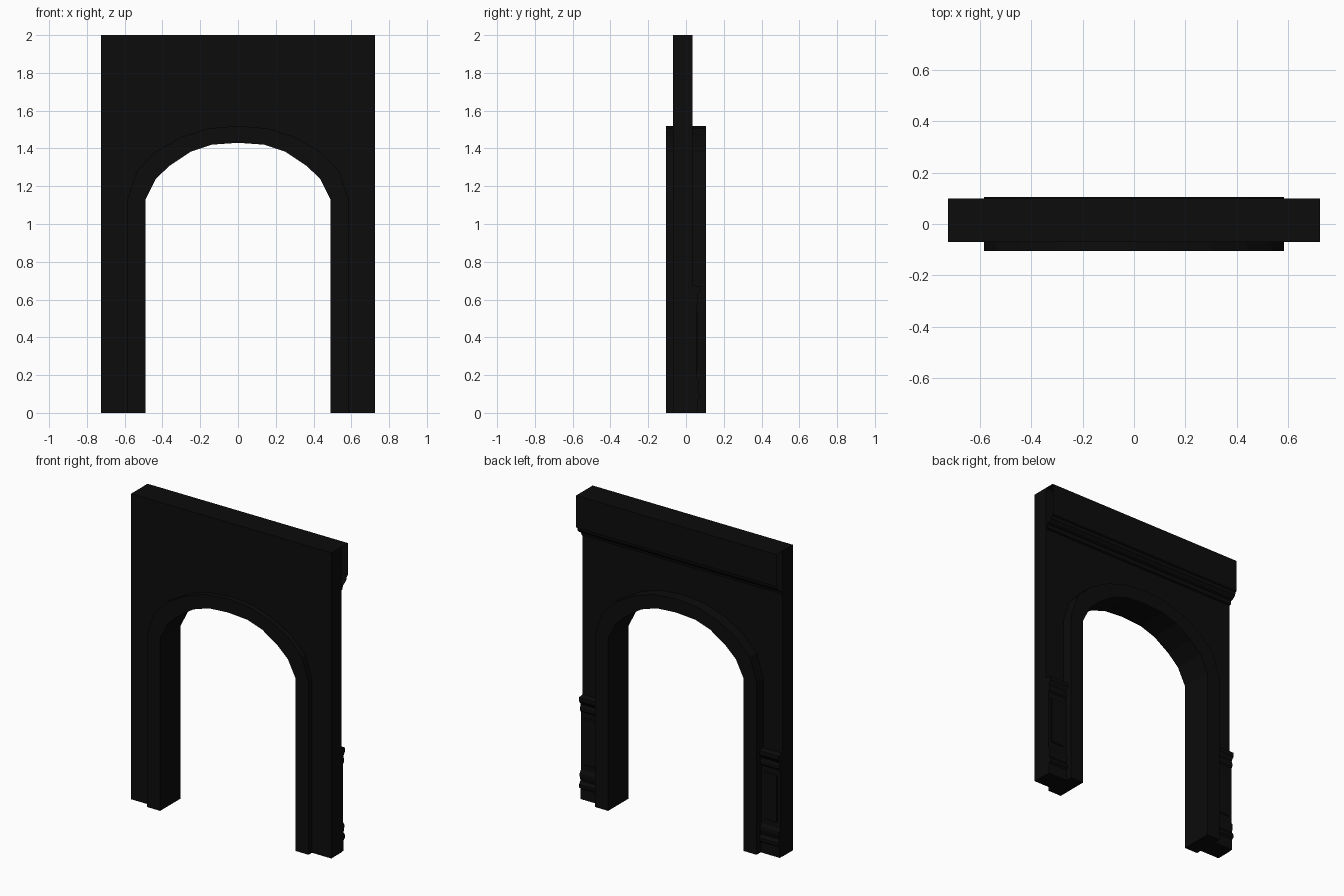
import bpy
import bmesh

cube = bpy.data.objects.get("Cube")
if cube:
    bpy.data.objects.remove(cube, do_unlink=True)

# One dark material for the whole arch
BLACK = (0.0035, 0.0035, 0.0035, 1)
black = bpy.data.materials.new("near black stone")
black.use_nodes = True
black.diffuse_color = BLACK
black.node_tree.nodes["Principled BSDF"].inputs["Base Color"].default_value = BLACK

HALF_W, FRONT, BACK = 0.725, -0.07, 0.035
TRIM_X, TRIM_Y = 0.585, 0.105


def finish(name, bm):
    bmesh.ops.recalc_face_normals(bm, faces=bm.faces)
    mesh = bpy.data.meshes.new(name)
    bm.to_mesh(mesh)
    bm.free()
    mesh.materials.append(black)
    obj = bpy.data.objects.new(name, mesh)
    bpy.context.collection.objects.link(obj)
    return obj


def extrude_outline(name, outline, y0, y1):
    """Closed x-z outline extruded along y."""
    bm = bmesh.new()
    face = bm.faces.new([bm.verts.new((x, y0, z)) for x, z in outline])
    ext = bmesh.ops.extrude_face_region(bm, geom=[face])
    verts = [v for v in ext["geom"] if isinstance(v, bmesh.types.BMVert)]
    bmesh.ops.translate(bm, verts=verts, vec=(0, y1 - y0, 0))
    return finish(name, bm)


def sweep_profile(name, profile, x0, x1, capped):
    """y-z profile swept along x."""
    bm = bmesh.new()
    rows = [[bm.verts.new((x, y, z)) for y, z in profile] for x in (x0, x1)]
    a, b = rows
    for i in range(len(profile) - 1):
        bm.faces.new((a[i], a[i + 1], b[i + 1], b[i]))
    if capped:
        bm.faces.new((a[-1], a[0], b[0], b[-1]))
        bm.faces.new(a)
        bm.faces.new(b)
    return finish(name, bm)


def arch(half):
    """Full arch path from the left foot over the crown to the right foot."""
    path = [(half[0][0], 0)] + half
    return path + [(-x, z) for x, z in reversed(path[:-1])]


# Faceted arch lines, from springing to crown
inner = [(0.49, 1.13), (0.435, 1.24), (0.36, 1.31), (0.25, 1.383), (0.14, 1.42), (0, 1.43)]
outer = [(TRIM_X, 1.13), (0.535, 1.28), (0.44, 1.38), (0.3, 1.46), (0.16, 1.505), (0, 1.52)]
middle = [((a + c) / 2, (b + d) / 2) for (a, b), (c, d) in zip(inner, outer)]

# Wall with arched opening
corners = [(-HALF_W, 0), (-HALF_W, 2), (HALF_W, 2), (HALF_W, 0)]
extrude_outline("wall", corners + arch(middle), FRONT, BACK)

# Arch surround standing proud of both wall faces
extrude_outline("arch_surround", arch(outer) + arch(inner)[::-1], -TRIM_Y, TRIM_Y)

# Cornice along the back, open at its ends
cornice = [(BACK, 2), (0.1, 2), (0.1, 1.79), (0.09, 1.785), (0.086, 1.765),
           (0.07, 1.75), (0.05, 1.743), (0.046, 1.72), (BACK, 1.715)]
sweep_profile("cornice", cornice, -HALF_W, HALF_W, False)

# Moulded pedestals on the back of each leg
pedestal = [(BACK, 0), (0.062, 0), (0.062, 0.07), (0.075, 0.08), (0.075, 0.1), (0.06, 0.12),
            (0.068, 0.15), (0.068, 0.17), (0.056, 0.19), (0.056, 0.57), (0.064, 0.58),
            (0.064, 0.6), (0.058, 0.62), (0.076, 0.645), (0.076, 0.67), (BACK, 0.675)]
for side, label in ((1, "left"), (-1, "right")):
    x0, x1 = side * (TRIM_X - 0.01), side * (HALF_W - 0.003)
    sweep_profile(label + "_pedestal", pedestal, x0, x1, True)
    # Raised panel on the pedestal face
    panel = [(0.05, 0.22), (0.062, 0.23), (0.062, 0.53), (0.05, 0.54)]
    sweep_profile(label + "_pedestal_panel", panel, side * 0.61, side * 0.7, True)
